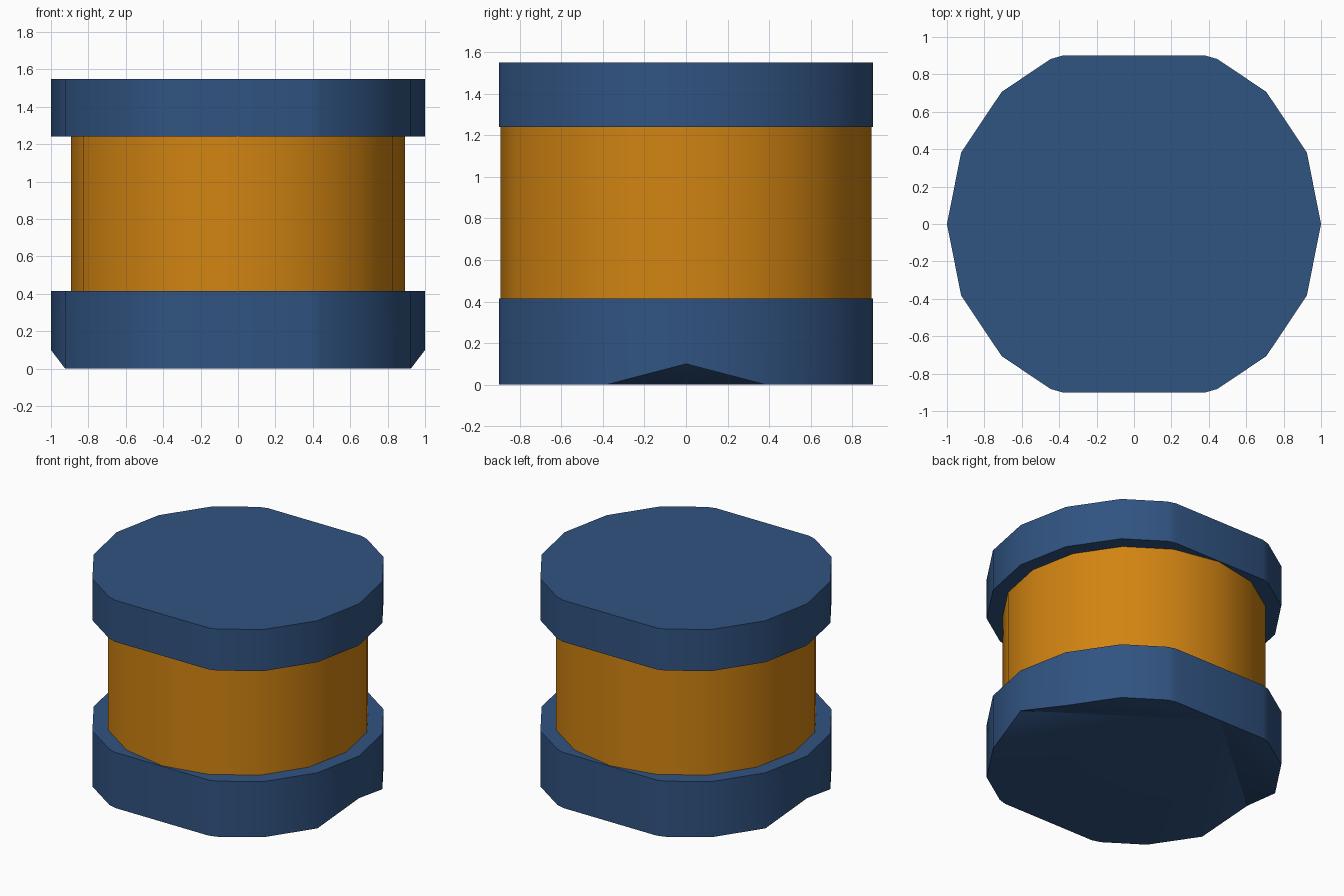
import bpy, bmesh, math

old = bpy.data.objects.get("Cube")
if old:
    bpy.data.objects.remove(old, do_unlink=True)


def make_material(name, rgb):
    mat = bpy.data.materials.new(name)
    mat.use_nodes = True
    colour = (*rgb, 1.0)
    mat.diffuse_color = colour
    mat.node_tree.nodes["Principled BSDF"].inputs["Base Color"].default_value = colour
    return mat


blue = make_material("navy blue", (0.030, 0.087, 0.220))
orange = make_material("amber orange", (0.64, 0.23, 0.006))


def prism(name, outline, z0, z1, mat, raised=0.0):
    """Extrude a clockwise outline; 'raised' lifts the two side tips of the underside."""
    bm = bmesh.new()
    low = [bm.verts.new((x, y, z0 + (raised if abs(x) > 0.99 else 0))) for x, y in outline]
    high = [bm.verts.new((x, y, z1)) for x, y in outline]
    n = len(outline)
    for i in range(n):
        j = (i + 1) % n
        bm.faces.new((low[i], low[j], high[j], high[i]))
    bm.faces.new(high)
    # A raised underside is not flat, so it fans out from the back midpoint
    if raised:
        for i in range(1, n - 1):
            bm.faces.new((low[0], low[i], low[i + 1]))
    else:
        bm.faces.new(low)
    bmesh.ops.recalc_face_normals(bm, faces=bm.faces)
    mesh = bpy.data.meshes.new(name)
    bm.to_mesh(mesh)
    bm.free()
    mesh.materials.append(mat)
    obj = bpy.data.objects.new(name, mesh)
    bpy.context.collection.objects.link(obj)
    bpy.ops.object.select_all(action='DESELECT')
    obj.select_set(True)
    bpy.context.view_layer.objects.active = obj
    bpy.ops.object.shade_smooth_by_angle(angle=math.radians(30))
    return obj


# Cap outline: sixteen-sided disc with flattened front and back, from one quarter
quarter = [(0, 0.9), (0.383, 0.9), (0.445, 0.882), (0.707, 0.707), (0.924, 0.383), (1, 0)]
half = quarter + [(x, -y) for x, y in reversed(quarter[:-1])]
cap_outline = half + [(-x, y) for x, y in reversed(half[1:-1])]

# Core outline: regular sixteen-sided drum
core_outline = [(0.893 * math.sin(math.tau * i / 16), 0.893 * math.cos(math.tau * i / 16))
                for i in range(16)]

prism("base_cap", cap_outline, 0.0, 0.415, blue, raised=0.1)
prism("core_drum", core_outline, 0.415, 1.24, orange)
prism("top_cap", cap_outline, 1.24, 1.55, blue)
